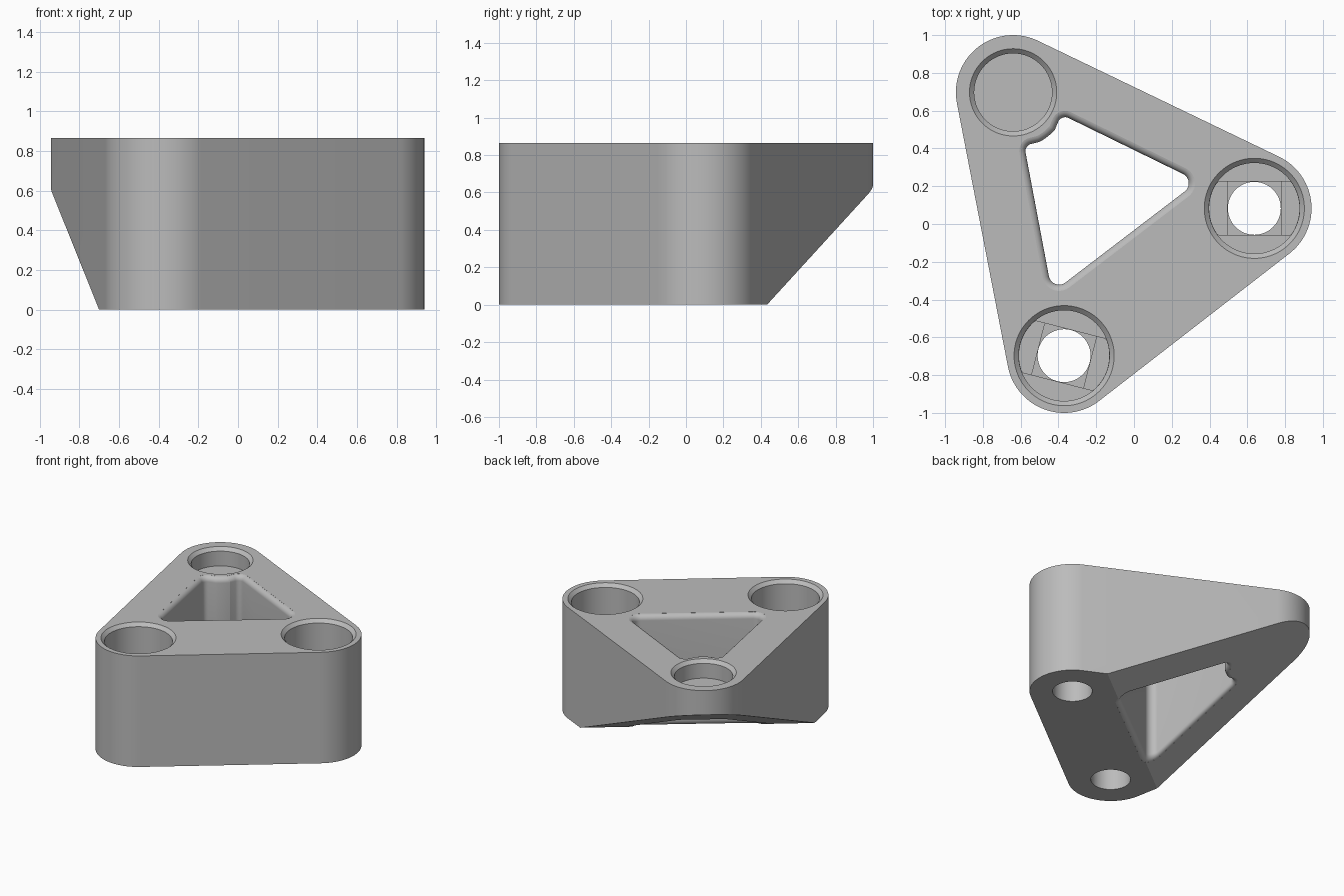
import bpy, bmesh
from math import sin, cos, tan, atan2, radians, pi
from mathutils import Vector, Matrix

if "Cube" in bpy.data.objects:
    bpy.data.objects.remove(bpy.data.objects["Cube"])

HEIGHT = 0.865
CORNER_R = 0.303
BACK, FRONT, SIDE = Vector((-0.64, 0.697)), Vector((-0.37, -0.697)), Vector((0.637, 0.083))
RAMP_DIR = Vector((-0.613, 0.79))    # horizontal direction in which the underside rises
RAMP_START, RAMP_SLOPE = -0.03, 0.53
SEAT_Z, HOLE_R, STEP = 0.3, 0.14, 0.018
FILLET = 0.04

gray = bpy.data.materials.new("plain_gray")
gray.use_nodes = True
gray.diffuse_color = (0.5, 0.5, 0.5, 1)
gray.node_tree.nodes["Principled BSDF"].inputs["Base Color"].default_value = gray.diffuse_color


def loft(name, rings):
    """Closed solid through rings of equal point count."""
    bm = bmesh.new()
    loops = [[bm.verts.new(p) for p in ring] for ring in rings]
    n = len(loops[0])
    for a, b in zip(loops, loops[1:]):
        for i in range(n):
            j = (i + 1) % n
            bm.faces.new((a[i], a[j], b[j], b[i]))
    bm.faces.new(loops[0][::-1])
    bm.faces.new(loops[-1])
    bmesh.ops.recalc_face_normals(bm, faces=bm.faces)
    mesh = bpy.data.meshes.new(name)
    bm.to_mesh(mesh)
    bm.free()
    mesh.materials.append(gray)
    obj = bpy.data.objects.new(name, mesh)
    bpy.context.collection.objects.link(obj)
    return obj


def prism(name, points, z0, z1):
    return loft(name, [[(p.x, p.y, z) for p in points] for z in (z0, z1)])


def arc(center, r, a0, a1, steps):
    return [center + r * Vector((cos(a0 + (a1 - a0) * i / steps),
                                 sin(a0 + (a1 - a0) * i / steps))) for i in range(steps + 1)]


def circle(center, r):
    return arc(center, r, 0, 2 * pi, 96)[:-1]


def lathe(name, center, profile):
    return loft(name, [[(p.x, p.y, z) for p in circle(center, r)] for r, z in profile])


def cut(target, cutter):
    """Subtract the cutter, keep the result as plain mesh, drop the cutter."""
    mod = target.modifiers.new("cut", 'BOOLEAN')
    mod.operation, mod.solver, mod.object = 'DIFFERENCE', 'EXACT', cutter
    cutter.hide_render = True
    bpy.context.view_layer.update()
    evaluated = target.evaluated_get(bpy.context.evaluated_depsgraph_get())
    mesh = bpy.data.meshes.new_from_object(evaluated)
    target.modifiers.clear()
    target.data = mesh
    bpy.data.objects.remove(cutter)


# Body: rounded triangle
centers = [BACK, FRONT, SIDE]
outline = []
for i, c in enumerate(centers):
    before, after = c - centers[i - 1], centers[(i + 1) % 3] - c
    a0 = atan2(before.y, before.x) - pi / 2
    a1 = atan2(after.y, after.x) - pi / 2
    while a1 < a0:
        a1 += 2 * pi
    outline += arc(c, CORNER_R, a0, a1, 36)
body = prism("triangular_bracket", outline, 0, HEIGHT)

# Sloped underside towards the back corner
bm = bmesh.new()
bm.from_mesh(body.data)
base = RAMP_DIR * RAMP_START
result = bmesh.ops.bisect_plane(
    bm, geom=bm.verts[:] + bm.edges[:] + bm.faces[:], plane_co=(base.x, base.y, 0),
    plane_no=(RAMP_DIR.x * RAMP_SLOPE, RAMP_DIR.y * RAMP_SLOPE, -1), clear_outer=True)
bmesh.ops.holes_fill(bm, edges=[e for e in bm.edges if e.is_boundary], sides=0)
bmesh.ops.recalc_face_normals(bm, faces=bm.faces)
bm.to_mesh(body.data)
bm.free()


def rounded(corners):
    """Polygon of (point, radius) with each corner replaced by an arc."""
    points = []
    for i, (p, r) in enumerate(corners):
        p = Vector(p)
        if not r:
            points.append(p)
            continue
        u = (Vector(corners[i - 1][0]) - p).normalized()
        v = (Vector(corners[(i + 1) % len(corners)][0]) - p).normalized()
        half = u.angle(v) / 2
        start, mid = p + u * r / tan(half), p + (u + v).normalized() * r / sin(half)
        a = start - mid
        sweep = (p + v * r / tan(half) - mid)
        turn = atan2(a.x * sweep.y - a.y * sweep.x, a.dot(sweep))
        a0 = atan2(a.y, a.x)
        points += arc(mid, r, a0, a0 + turn, 10)
    return points


def offset(points, d):
    """Grow a clockwise outline by d."""
    grown = []
    for i, p in enumerate(points):
        e = (p - points[i - 1]).normalized()
        f = (points[(i + 1) % len(points)] - p).normalized()
        m = Vector((-e.y - f.y, e.x + f.x)).normalized()
        grown.append(p + m * d / max(m.dot(Vector((-e.y, e.x))), 0.5))
    return grown


def underside(p):
    return max(0, RAMP_SLOPE * (p.dot(RAMP_DIR) - RAMP_START))


# Central opening with softened rims, bowed in around the back socket
collar = [(p, 0) for p in arc(BACK, 0.297, radians(-62), radians(-42), 6)]
window = rounded([((-0.581, 0.415), 0.04)] + collar +
                 [((-0.385, 0.58), 0.04), ((0.339, 0.226), 0.055), ((-0.434, -0.364), 0.055)])
lower, upper = [], []
for k in range(9):
    t = radians(10 * k)
    ring = offset(window, FILLET * (1 - cos(t)))
    lift = FILLET * (1 - sin(t))
    lower.insert(0, [(p.x, p.y, underside(p) + lift) for p in ring])
    upper.append([(p.x, p.y, HEIGHT - lift) for p in ring])
bottom_cap = [(x, y, -0.1) for x, y, z in lower[0]]
top_cap = [(x, y, HEIGHT + 0.1) for x, y, z in upper[-1]]
cut(body, loft("window_cutter", [bottom_cap] + lower + upper + [top_cap]))


def socket(center, r, floor):
    """Blind round pocket with a chamfered mouth."""
    cut(body, lathe("socket_cutter", center, [
        (r, floor), (r, HEIGHT - 0.025), (r + 0.025, HEIGHT), (r + 0.025, HEIGHT + 0.1)]))


# Shallow back socket
socket(BACK, 0.206, HEIGHT - 0.14)

# Deep bolt sockets: two stepped recesses in the seat, then the through hole
for center, angle in ((SIDE, 0), (FRONT, radians(-14.4))):
    socket(center, 0.24, SEAT_Z)
    turn = Matrix.Rotation(angle, 2)
    half = HOLE_R + 0.001
    slot = [Vector((p.x, max(-half, min(half, p.y)))) for p in circle(Vector((0, 0)), 0.239)]
    square = [Vector((x * half, y * half)) for x, y in ((1, 1), (-1, 1), (-1, -1), (1, -1))]
    for shape, depth in ((slot, STEP), (square, 2 * STEP)):
        cut(body, prism("step_cutter", [center + turn @ p for p in shape],
                        SEAT_Z - depth, SEAT_Z + 0.05))
    cut(body, prism("bolt_cutter", circle(center, HOLE_R), -0.1, SEAT_Z + 0.1))

# Smooth curved walls, crisp edges
bpy.ops.object.select_all(action='DESELECT')
body.select_set(True)
bpy.context.view_layer.objects.active = body
bpy.ops.object.shade_smooth_by_angle(angle=radians(20))
